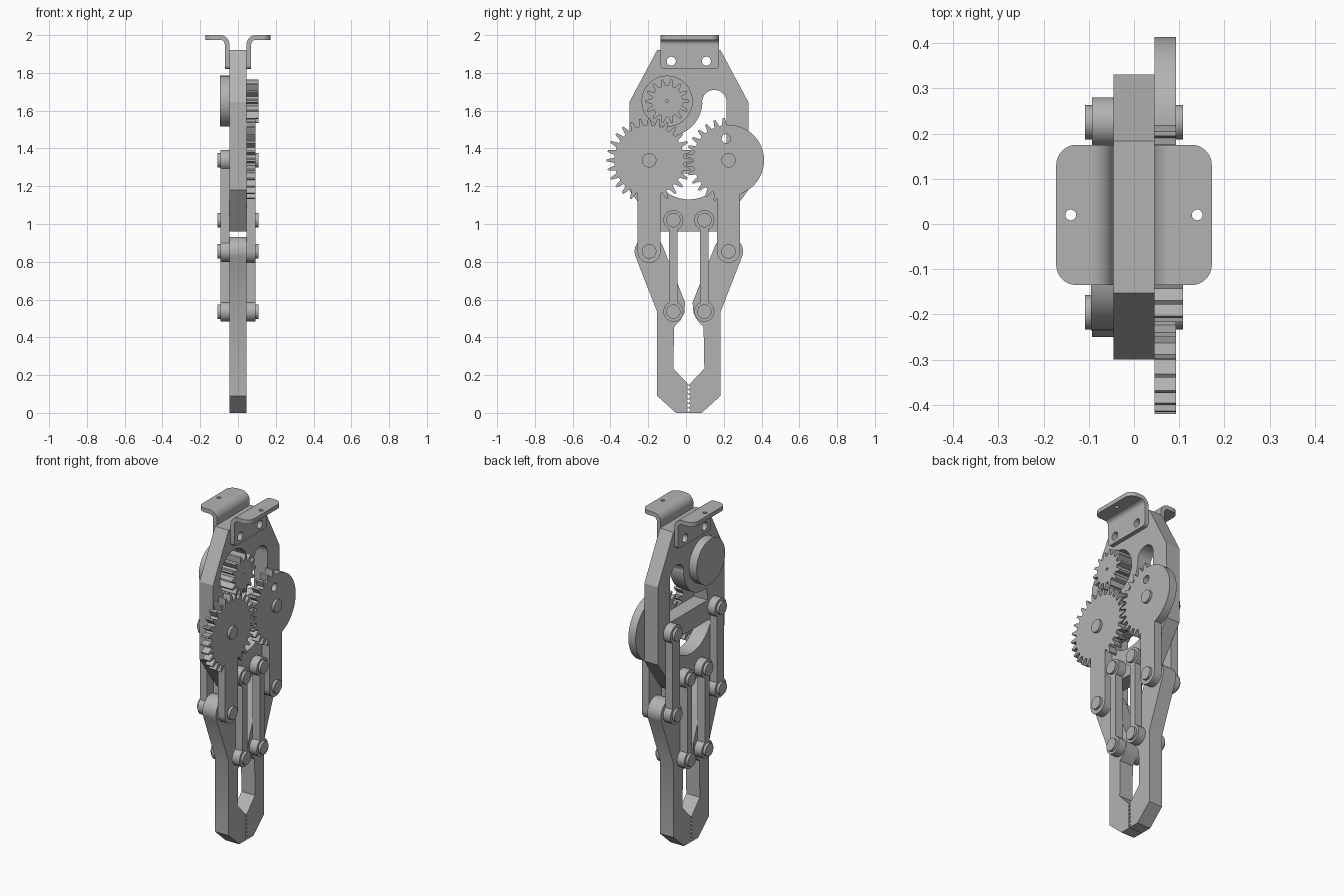
import bpy, bmesh
from math import sin, cos, pi, radians, asin
from mathutils import Matrix

if "Cube" in bpy.data.objects:
    bpy.data.objects.remove(bpy.data.objects["Cube"])

grey = bpy.data.materials.new("light_grey")
grey.use_nodes = True
COLOUR = (0.45, 0.45, 0.45, 1)
grey.diffuse_color = COLOUR
grey.node_tree.nodes["Principled BSDF"].inputs["Base Color"].default_value = COLOUR

# Rows map profile axes and depth to world axes
AXES = {
    "X": Matrix(((0, 0, 1), (1, 0, 0), (0, 1, 0))),
    "Y": Matrix(((1, 0, 0), (0, 0, 1), (0, 1, 0))),
    "Z": Matrix.Identity(3),
}
parts = []


def solid(name, outlines, lo, hi, axis="X"):
    """Extrude an outline, with any further outlines as holes."""
    curve = bpy.data.curves.new(name, "CURVE")
    curve.dimensions = "2D"
    curve.fill_mode = "BOTH"
    curve.extrude = (hi - lo) / 2
    for pts in outlines:
        spline = curve.splines.new("POLY")
        spline.points.add(len(pts) - 1)
        for p, (a, b) in zip(spline.points, pts):
            p.co = (a, b, 0, 1)
        spline.use_cyclic_u = True
    temp = bpy.data.objects.new(name + "_temp", curve)
    bpy.context.collection.objects.link(temp)
    deps = bpy.context.evaluated_depsgraph_get()
    mesh = bpy.data.meshes.new_from_object(temp.evaluated_get(deps))
    bpy.data.objects.remove(temp)
    bpy.data.curves.remove(curve)
    mesh.transform(Matrix.Translation((0, 0, (lo + hi) / 2)))
    mesh.transform(AXES[axis].to_4x4())
    bm = bmesh.new()
    bm.from_mesh(mesh)
    bmesh.ops.remove_doubles(bm, verts=bm.verts, dist=1e-5)
    bmesh.ops.recalc_face_normals(bm, faces=bm.faces)
    bm.to_mesh(mesh)
    bm.free()
    mesh.materials.clear()
    mesh.materials.append(grey)
    obj = bpy.data.objects.new(name, mesh)
    bpy.context.collection.objects.link(obj)
    parts.append(obj)


def arc(a, b, r, start, end, n=24):
    angles = [radians(start + (end - start) * i / n) for i in range(n + 1)]
    return [(a + r * cos(t), b + r * sin(t)) for t in angles]


def circle(a, b, r, n=40):
    return arc(a, b, r, 0, 360, n)[:-1]


def link(a, top, bottom, r, w):
    """Bar of half width w with round ends of radius r."""
    k = asin(min(1, w / r)) * 180 / pi
    return arc(a, top, r, k - 90, 270 - k) + arc(a, bottom, r, 90 + k, 450 - k)


def gear(a, b, root, tip, teeth, phase, first=0, last=360):
    """Toothed outline; plain at root radius outside first..last degrees."""
    step = 360 / teeth
    shape = [(-0.32, root), (-0.2, root * 0.45 + tip * 0.55), (-0.1, tip),
             (0.1, tip), (0.2, root * 0.45 + tip * 0.55), (0.32, root)]
    pts = []
    for i in range(teeth):
        mid = phase + i * step
        toothed = first <= mid % 360 <= last
        for off, r in shape:
            t = radians(mid + off * step)
            r = r if toothed else root
            pts.append((a + r * cos(t), b + r * sin(t)))
    return pts


C = 0.015                        # symmetry line along y
T = 0.045                        # half thickness of the frame and fingers
LAYER = 0.093                    # outer face of gears and links
CAP = 0.108                      # outer face of the pins
HIP, KNEE, UPPER, LOWER = 1.337, 0.855, 1.02, 0.536
ARM, ROD = 0.21, 0.082           # pivot offsets from the symmetry line
MOTOR = (-0.10, 1.65)

# Frame: two stacked plates with cut openings
half = [(0.155, 0.96), (0.315, 1.18), (0.315, 1.645), (0.168, 1.92)]
frame = [(C + u, z) for u, z in half] + [(C - u, z) for u, z in reversed(half)]
upper_opening = ([(0.215, 1.39)] + arc(0.15, 1.645, 0.065, 0, 180)
                 + arc(*MOTOR, 0.187, -3, -100) + [(-0.14, 1.39)])
lower_opening = arc(C, 1.33, 0.2, 198, 342)
bolt_holes = [circle(C + s * 0.093, 1.862, 0.024) for s in (-1, 1)]
openings = [frame, upper_opening, lower_opening, circle(*MOTOR, 0.133)] + bolt_holes
solid("frame_plate_right", openings, -T, 0)
solid("frame_plate_left", openings, 0, T)

# Motor and its pinion
solid("motor", [circle(*MOTOR, 0.135, 64)], -LAYER - 0.002, -T)
solid("pinion", [gear(*MOTOR, 0.083, 0.117, 14, 257.6), circle(*MOTOR, 0.008, 16)], -T, CAP)

# Drive gears
solid("drive_gear", [gear(C - ARM, HIP, 0.185, 0.225, 28, 0)], T, LAYER)
sector = gear(C + ARM, HIP, 0.188, 0.225, 28, 180 / 28, 95, 255)
solid("sector_gear", [sector, circle(C + ARM - 0.012, HIP + 0.115, 0.024),
                      circle(C + ARM + 0.016, HIP - 0.117, 0.024)], T, LAYER)

for s, side in ((-1, "front"), (1, "back")):
    arm_y, rod_y = C + s * ARM, C + s * ROD

    # Arms: one fixed to the gear, a slimmer one on the far side
    gear_arm = link(arm_y, HIP - 0.15, KNEE, 0.061, 0.061)
    solid(side + "_gear_arm", [gear_arm], T, LAYER)
    solid(side + "_rear_arm", [link(arm_y, HIP, KNEE, 0.055, 0.034)], -LAYER, -T)

    # Parallel rods on both faces
    for lo, hi, face in ((T, LAYER, "left"), (-LAYER, -T, "right")):
        solid(f"{side}_rod_{face}", [link(rod_y, UPPER, LOWER, 0.053, 0.022)], lo, hi)

    # Pins through every joint
    for y, z, joint in ((arm_y, HIP, "hip"), (arm_y, KNEE, "knee"),
                        (rod_y, UPPER, "upper_rod"), (rod_y, LOWER, "lower_rod")):
        solid(f"{side}_{joint}_pin", [circle(y, z, 0.038)], -CAP, CAP)

    # Finger with a serrated gripping edge
    finger = arc(ARM, KNEE, 0.077, -23, 158)
    finger += [(0.02, 0.585), (0.024, 0.53), (0.045, 0.49), (0.078, 0.455),
               (0.082, 0.235), (0.002, 0.15)]
    for i in range(6):
        z = 0.135 - i * 0.024
        finger += [(0.002, z + 0.008), (0.01, z), (0.002, z - 0.008)]
    finger += [(0.002, 0), (0.068, 0), (0.168, 0.09), (0.168, 0.535)]
    solid(side + "_finger", [[(C + s * u, z) for u, z in finger]], -T, T)

# Mounting brackets: leg, rolled bend and drilled flange
y0, y1 = -0.135, 0.175
leg = ([(y1, 1.95), (y0, 1.95)] + arc(y0 + 0.02, 1.84, 0.02, 180, 270, 8)
       + arc(y1 - 0.02, 1.84, 0.02, 270, 360, 8))
bend = arc(0.095, 1.95, 0.05, 180, 90, 12) + arc(0.095, 1.95, 0.025, 90, 180, 12)
flange = ([(0.095, y0)] + arc(0.127, y0 + 0.045, 0.045, 270, 360, 10)
          + arc(0.127, y1 - 0.045, 0.045, 0, 90, 10) + [(0.095, y1)])
for s, side in ((1, "left"), (-1, "right")):
    solid(side + "_bracket_leg", [leg] + bolt_holes, *sorted((s * T, s * 0.07)))
    solid(side + "_bracket_bend", [[(s * x, z) for x, z in bend]], y0, y1, "Y")
    solid(side + "_bracket_flange", [[(s * x, y) for x, y in flange],
                                     circle(s * 0.14, 0.02, 0.012, 20)], 1.975, 2.0, "Z")

# Smooth the round walls, keep the edges crisp
bpy.ops.object.select_all(action="DESELECT")
for obj in parts:
    obj.select_set(True)
bpy.context.view_layer.objects.active = parts[0]
bpy.ops.object.shade_smooth_by_angle(angle=radians(25))
